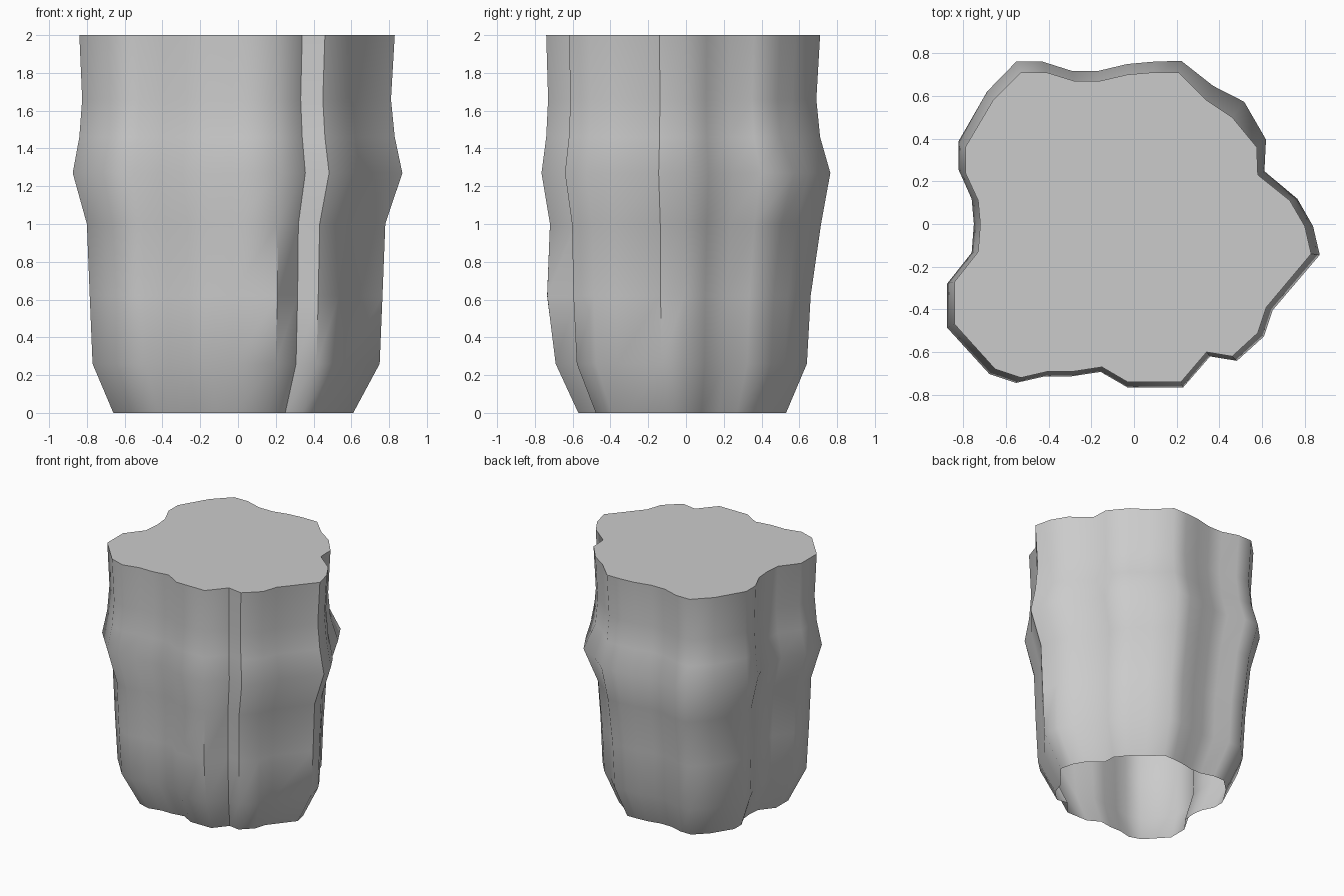
import bpy, bmesh, math

if "Cube" in bpy.data.objects:
    bpy.data.objects.remove(bpy.data.objects["Cube"])

# Outline of the flat top, counter-clockwise from the right-hand corner
outline = [(.83, -.14), (.80, -.01), (.73, .11), (.58, .23), (.575, .36), (.46, .50),
           (.34, .58), (.21, .71), (.09, .71), (-.03, .70), (-.16, .67), (-.28, .67),
           (-.41, .71), (-.53, .71), (-.66, .58), (-.79, .36), (-.79, .24), (-.73, .11),
           (-.72, 0), (-.73, -.13), (-.84, -.27), (-.84, -.47), (-.65, -.68),
           (-.53, -.72), (-.40, -.69), (-.28, -.69), (-.15, -.67), (-.03, -.74),
           (.22, -.74), (.34, -.60), (.46, -.62), (.58, -.51), (.62, -.39)]

# Height, then the half extents toward +x, -x, +y, -y
levels = [(0, .61, .66, .53, .57), (.26, .75, .77, .64, .69), (.62, .765, .785, .66, .71),
          (1.0, .78, .80, .715, .72), (1.27, .87, .875, .76, .765),
          (1.46, .83, .84, .71, .74), (1.66, .81, .825, .69, .73), (2, .83, .84, .71, .74)]

# Local swellings: height -> (direction in degrees, amount)
bumps = {.62: (-83, .05), 1.27: (48, .07)}


def ring(bm, level):
    z, px, nx, py, ny = level
    verts = []
    for x, y in outline:
        a = math.degrees(math.atan2(y, x))
        k = 1
        if z in bumps:
            mid, amount = bumps[z]
            k += amount * math.exp(-((a - mid) / 16) ** 2)
        sx = px / .83 if x > 0 else nx / .84
        sy = py / .71 if y > 0 else ny / .74
        verts.append(bm.verts.new((x * sx * k, y * sy * k, z)))
    return verts


# Stump: lofted bark wall, flat top, open underside
bm = bmesh.new()
rings = [ring(bm, level) for level in levels]
n = len(outline)
for low, high in zip(rings, rings[1:]):
    for i in range(n):
        j = (i + 1) % n
        bm.faces.new((low[i], low[j], high[j], high[i]))
bm.faces.new(rings[-1])
mesh = bpy.data.meshes.new("stump")
bm.to_mesh(mesh)
bm.free()
stump = bpy.data.objects.new("stump", mesh)
bpy.context.collection.objects.link(stump)

# Smooth bark with crisp creases and rim
bpy.context.view_layer.objects.active = stump
stump.select_set(True)
bpy.ops.object.shade_smooth_by_angle(angle=math.radians(50))
